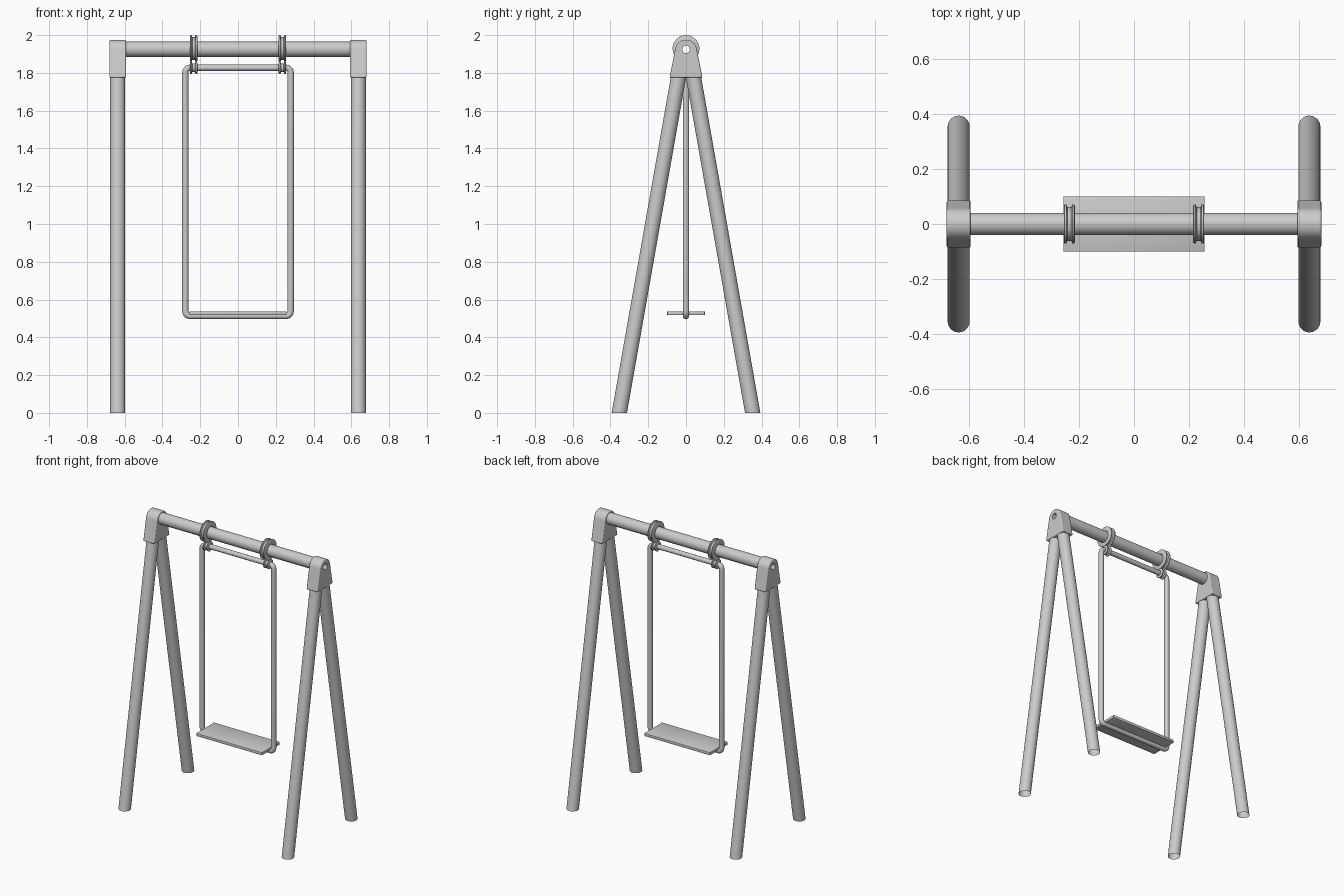
import bpy, bmesh, math
from math import sin, cos, pi

if "Cube" in bpy.data.objects:
    bpy.data.objects.remove(bpy.data.objects["Cube"])

BAR_Z = 1.925
POST_X = 0.637


def finish(name, bm, angle=35):
    bmesh.ops.recalc_face_normals(bm, faces=bm.faces)
    me = bpy.data.meshes.new(name)
    bm.to_mesh(me)
    bm.free()
    ob = bpy.data.objects.new(name, me)
    bpy.context.collection.objects.link(ob)
    smooth(ob, angle)
    return ob


def select(ob):
    bpy.ops.object.select_all(action='DESELECT')
    ob.select_set(True)
    bpy.context.view_layer.objects.active = ob


def smooth(ob, angle=35):
    select(ob)
    bpy.ops.object.shade_smooth_by_angle(angle=math.radians(angle))


def loft(name, rings, closed=False):
    """Join rings of points with quads."""
    bm = bmesh.new()
    vs = [[bm.verts.new(p) for p in r] for r in rings]
    n = len(vs[0])
    for i in range(len(vs) if closed else len(vs) - 1):
        a, b = vs[i], vs[(i + 1) % len(vs)]
        for j in range(n):
            k = (j + 1) % n
            bm.faces.new((a[j], a[k], b[k], b[j]))
    return finish(name, bm)


def x_ring(x, r, z, n=48):
    return [(x, r * cos(2 * pi * i / n), z + r * sin(2 * pi * i / n)) for i in range(n)]


def leg_ring(x, y, z, r=0.04, n=40):
    return [(x + r * cos(2 * pi * i / n), y + r * 1.015 * sin(2 * pi * i / n), z)
            for i in range(n)]


# Hollow crossbar
loft("crossbar", [x_ring(-0.65, 0.04, BAR_Z), x_ring(0.65, 0.04, BAR_Z)])

for side, sx in (("left", -1), ("right", 1)):
    # Splayed tube legs, cut level with the ground
    for end, sy in (("front", -1), ("back", 1)):
        loft(f"{side}_{end}_leg", [leg_ring(sx * POST_X, sy * 0.353, 0),
                                   leg_ring(sx * POST_X, sy * 0.027, 1.85)])

    # Corner bracket: tapered plate with a round top and a bolt hole
    prof = [(-0.087, 1.775), (0.087, 1.775), (0.082, 1.80)]
    prof += [(0.058 * cos(a), 1.917 + 0.058 * sin(a))
             for a in (math.radians(8 + 164 * i / 20) for i in range(21))]
    prof += [(-0.082, 1.80)]
    bm = bmesh.new()
    face = bm.faces.new([bm.verts.new((sx * POST_X - 0.0435, y, z)) for y, z in prof])
    ext = bmesh.ops.extrude_face_region(bm, geom=[face])
    bmesh.ops.translate(bm, vec=(0.087, 0, 0),
                        verts=[v for v in ext["geom"] if isinstance(v, bmesh.types.BMVert)])
    bracket = finish(f"{side}_bracket", bm)
    bev = bracket.modifiers.new("bevel", 'BEVEL')
    bev.width, bev.segments, bev.limit_method = 0.006, 3, 'ANGLE'
    bev.angle_limit = math.radians(40)
    bpy.ops.mesh.primitive_cylinder_add(vertices=32, radius=0.02, depth=0.3,
                                        location=(sx * POST_X, 0, BAR_Z),
                                        rotation=(0, pi / 2, 0))
    cutter = bpy.context.object
    cutter.hide_render = True
    cut = bracket.modifiers.new("hole", 'BOOLEAN')
    cut.operation, cut.object = 'DIFFERENCE', cutter
    select(bracket)
    for m in ("bevel", "hole"):
        bpy.ops.object.modifier_apply(modifier=m)
    bpy.data.objects.remove(cutter)
    smooth(bracket)

    # Grooved hanger rings around the crossbar and the swing frame
    for part, z, inner, r in (("upper", 1.929, 0.039, 0.071), ("lower", 1.827, 0.015, 0.033)):
        spool = [(-0.020, inner), (-0.020, r - 0.005), (-0.017, r), (-0.011, r),
                 (-0.007, r - 0.010), (0.007, r - 0.010), (0.011, r), (0.017, r),
                 (0.020, r - 0.005), (0.020, inner)]
        loft(f"{side}_{part}_hanger_ring",
             [x_ring(sx * 0.235 + x, rad, z) for x, rad in spool], closed=True)

# Swing frame: one bent tube loop with rounded corners
W, Z0, Z1, R = 0.279, 0.513, 1.827, 0.026
path = []
for cx, cz, start in ((W - R, Z1 - R, 0), (R - W, Z1 - R, 90), (R - W, Z0 + R, 180), (W - R, Z0 + R, 270)):
    for i in range(9):
        a = math.radians(start + 90 * i / 8)
        path.append((cx + R * cos(a), 0, cz + R * sin(a)))
cu = bpy.data.curves.new("swing_frame", 'CURVE')
cu.dimensions = '3D'
cu.bevel_depth, cu.bevel_resolution = 0.017, 5
sp = cu.splines.new('POLY')
sp.points.add(len(path) - 1)
for pt, p in zip(sp.points, path):
    pt.co = (*p, 1)
sp.use_cyclic_u = True
frame = bpy.data.objects.new("swing_frame", cu)
bpy.context.collection.objects.link(frame)
select(frame)
bpy.ops.object.convert(target='MESH')
smooth(bpy.context.object, 50)

# Seat board
bpy.ops.mesh.primitive_cube_add(size=1, location=(0, 0, 0.528))
seat = bpy.context.object
seat.name = "seat"
seat.scale = (0.514, 0.2, 0.02)
bpy.ops.object.transform_apply(location=False, rotation=False, scale=True)
bev = seat.modifiers.new("bevel", 'BEVEL')
bev.width, bev.segments = 0.003, 2
bpy.ops.object.modifier_apply(modifier="bevel")
smooth(seat)
